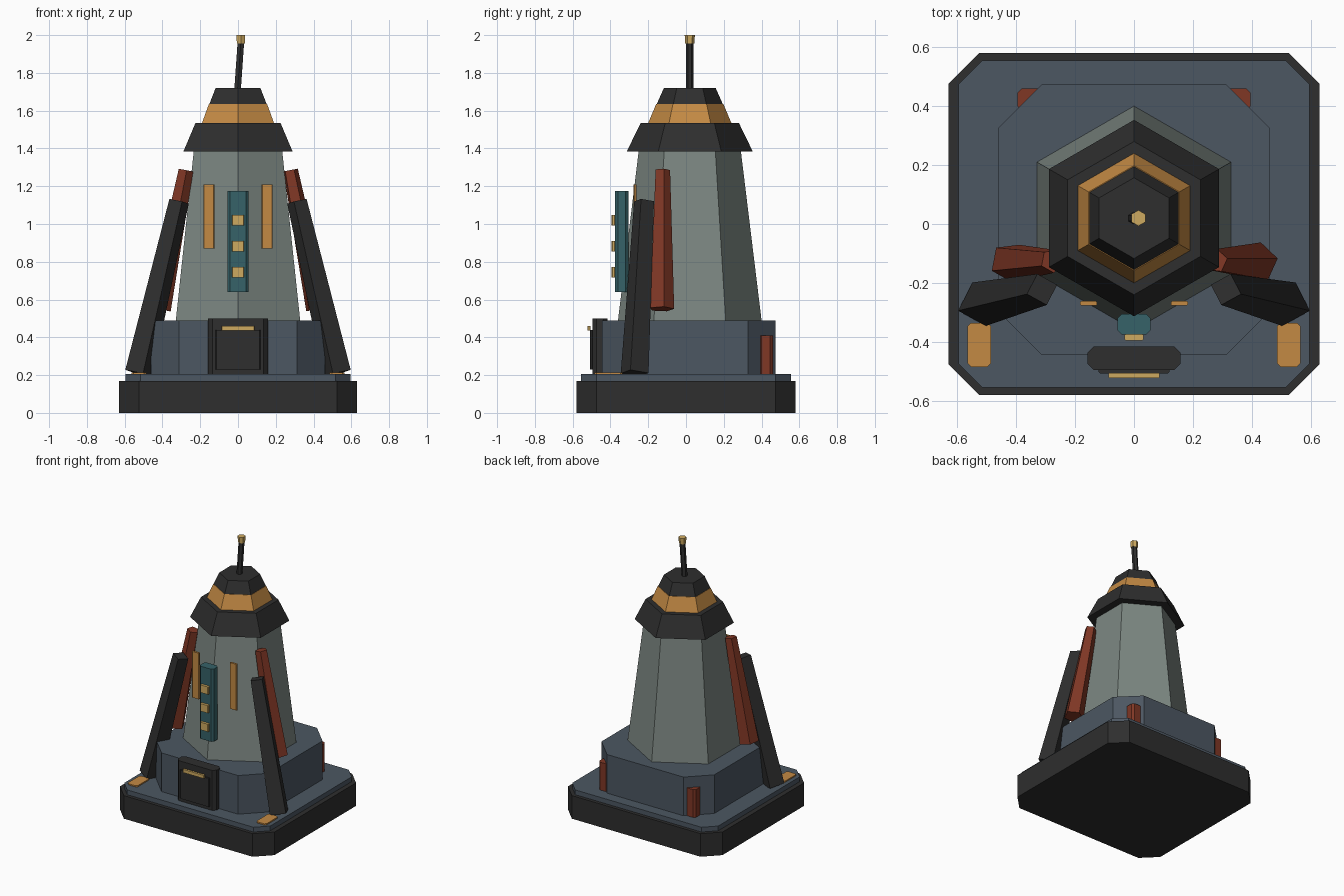
import bpy
import bmesh
from math import cos, sin, radians
from mathutils import Vector

if "Cube" in bpy.data.objects:
    bpy.data.objects.remove(bpy.data.objects["Cube"], do_unlink=True)


def material(name, rgb):
    linear = [((c / 255 + 0.055) / 1.055) ** 2.4 for c in rgb] + [1]
    m = bpy.data.materials.new(name)
    m.use_nodes = True
    m.diffuse_color = linear
    m.node_tree.nodes["Principled BSDF"].inputs["Base Color"].default_value = linear
    return m


CHARCOAL = material("charcoal", (46, 46, 46))
SLATE = material("slate", (76, 87, 98))
STONE = material("grey_green", (124, 135, 130))
AMBER = material("amber", (196, 138, 68))
BRASS = material("pale_brass", (206, 170, 96))
TEAL = material("teal", (54, 98, 104))
RUST = material("rust", (128, 55, 37))


def loft(name, rings, mat):
    """Closed solid through a stack of equal-sized point rings."""
    bm = bmesh.new()
    loops = [[bm.verts.new(p) for p in ring] for ring in rings]
    for a, b in zip(loops, loops[1:]):
        for i in range(len(a)):
            j = (i + 1) % len(a)
            bm.faces.new((a[i], a[j], b[j], b[i]))
    bm.faces.new(loops[0][::-1])
    bm.faces.new(loops[-1])
    bmesh.ops.recalc_face_normals(bm, faces=bm.faces)
    mesh = bpy.data.meshes.new(name)
    bm.to_mesh(mesh)
    bm.free()
    mesh.materials.append(mat)
    obj = bpy.data.objects.new(name, mesh)
    bpy.context.collection.objects.link(obj)
    return obj


def block(name, x, y, z, mat, cut=0.0):
    """Box between ranges, with its upright corners cut off by `cut`."""
    cx, cy = sum(x) / 2, sum(y) / 2
    hx, hy = (x[1] - x[0]) / 2, (y[1] - y[0]) / 2
    if cut:
        quarter = [(hx, hy - cut), (hx - cut, hy)]
        plan = quarter + [(-a, b) for a, b in quarter[::-1]]
        plan += [(-a, -b) for a, b in plan]
    else:
        plan = [(hx, hy), (-hx, hy), (-hx, -hy), (hx, -hy)]
    return loft(name, [[(cx + a, cy + b, h) for a, b in plan] for h in z], mat)


def beam(name, start, end, r0, r1, sides, roll, mat):
    """Tapered prism along any axis, with ends square to that axis."""
    start, end = Vector(start), Vector(end)
    turn = Vector((0, 0, 1)).rotation_difference(end - start)
    angles = [radians(roll + 360 * i / sides) for i in range(sides)]
    rings = [[p + turn @ Vector((r * cos(a), r * sin(a), 0)) for a in angles]
             for p, r in ((start, r0), (end, r1))]
    return loft(name, rings, mat)


def hexagon(name, z0, z1, r0, r1, mat):
    return beam(name, (0, 0.02, z0), (0, 0.02, z1), r0, r1, 6, 30, mat)


# Stepped base
block("base_slab", (-0.63, 0.63), (-0.58, 0.58), (0, 0.17), CHARCOAL, 0.105)
block("base_deck", (-0.595, 0.595), (-0.555, 0.555), (0.17, 0.205), SLATE, 0.08)
block("plinth", (-0.46, 0.46), (-0.445, 0.475), (0.205, 0.49), SLATE, 0.148)

# Six-sided tower and roof
hexagon("tower", 0.49, 1.39, 0.38, 0.27, STONE)
hexagon("roof_skirt", 1.385, 1.535, 0.333, 0.26, CHARCOAL)
hexagon("roof_band", 1.535, 1.635, 0.22, 0.178, AMBER)
hexagon("roof_cap", 1.635, 1.72, 0.175, 0.137, CHARCOAL)

# Leaning mast
beam("mast", (-0.003, 0.02, 1.7), (0.015, 0.02, 1.96), 0.02, 0.02, 6, 30, CHARCOAL)
beam("mast_tip", (0.015, 0.02, 1.955), (0.015, 0.02, 2.0), 0.024, 0.027, 6, 30, BRASS)

# Paired parts
for side, s in (("left", 1), ("right", -1)):
    beam(side + "_leg", (s * 0.525, -0.272, 0.21), (s * 0.312, -0.222, 1.12),
         0.077, 0.055, 4, -17 * s, CHARCOAL)
    beam(side + "_brace", (s * 0.422, -0.13, 0.55), (s * 0.277, -0.125, 1.285),
         0.068, 0.041, 5, 11 * s, RUST)
    for part, x, y, z, mat, cut in (
            ("slit", (0.125, 0.183), (-0.277, -0.262), (0.87, 1.21), AMBER, 0.004),
            ("foot_plate", (0.485, 0.565), (-0.485, -0.335), (0.205, 0.214), AMBER, 0.012),
            ("rear_block", (0.315, 0.395), (0.385, 0.46), (0.205, 0.41), RUST, 0.014)):
        block(side + "_" + part, sorted(s * v for v in x), y, z, mat, cut)

# Front panel with three buttons
block("front_panel", (-0.056, 0.056), (-0.375, -0.305), (0.64, 1.175), TEAL, 0.014)
for i in range(3):
    z = 0.745 + 0.1375 * i
    block(f"button_{i + 1}", (-0.033, 0.033), (-0.395, -0.373),
          (z - 0.028, z + 0.028), BRASS, 0.005)

# Door
block("door_frame", (-0.158, 0.158), (-0.496, -0.415), (0.205, 0.5), CHARCOAL, 0.022)
block("door_panel", (-0.12, 0.12), (-0.508, -0.49), (0.23, 0.44), CHARCOAL, 0.006)
block("door_strip", (-0.087, 0.087), (-0.522, -0.506), (0.436, 0.46), BRASS, 0.003)
